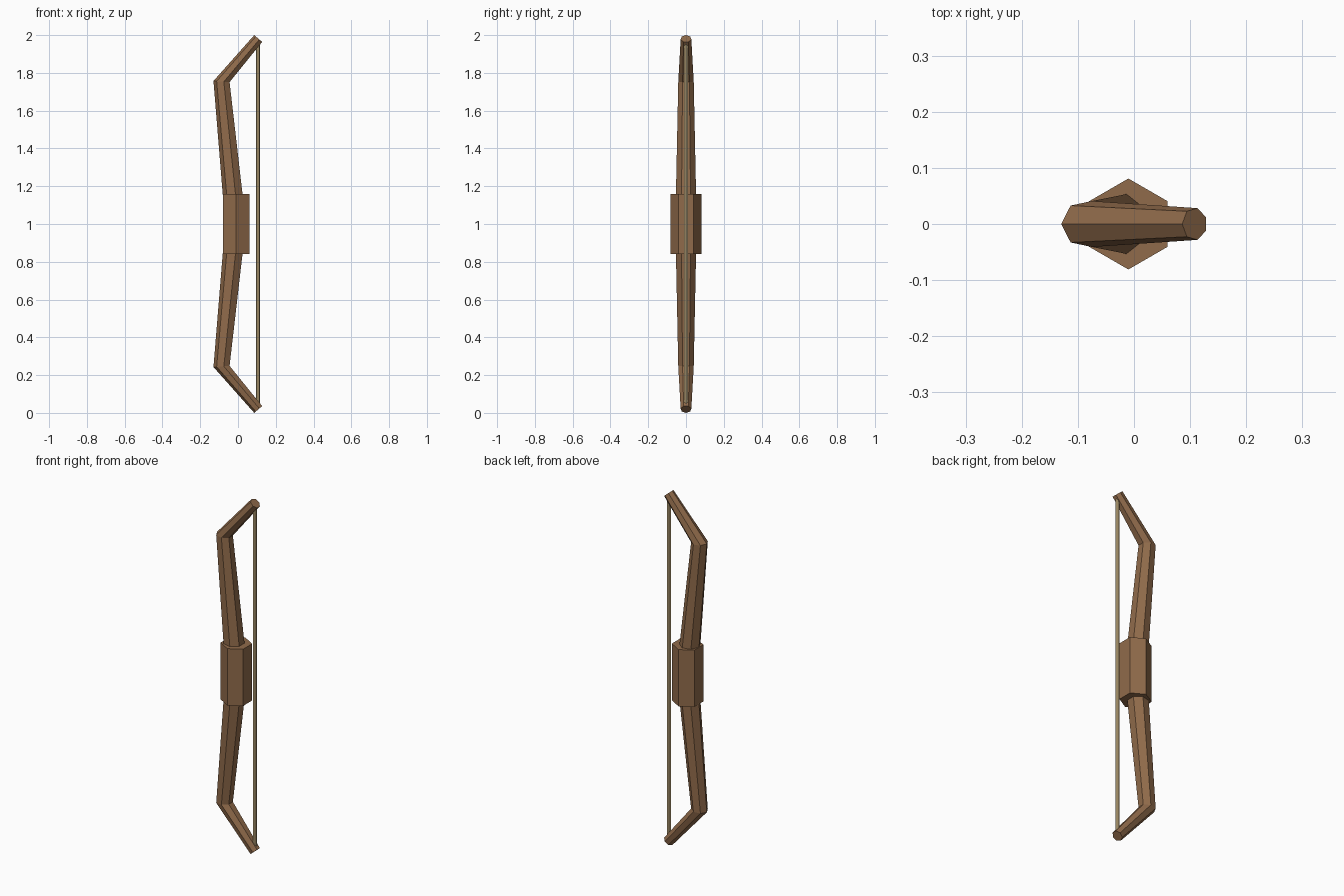
import bpy, bmesh
from math import sin, cos, pi, radians

cube = bpy.data.objects.get("Cube")
if cube:
    bpy.data.objects.remove(cube, do_unlink=True)


def material(name, rgb):
    mat = bpy.data.materials.new(name)
    mat.use_nodes = True
    mat.diffuse_color = (*rgb, 1)
    mat.node_tree.nodes["Principled BSDF"].inputs["Base Color"].default_value = (*rgb, 1)
    return mat


def ring(x, z, radius, sides, tilt=0, turn=0, stretch=1):
    """Polygon round (x, 0, z), first corner towards -x, tilted about y."""
    points = []
    for i in range(sides):
        a = 2 * pi * i / sides + turn
        u = -radius * stretch * cos(a)
        points.append((x + u * cos(tilt), radius * sin(a), z - u * sin(tilt)))
    return points


def loft(name, rings, mat):
    """Join a row of rings with flat faces and close both ends."""
    bm = bmesh.new()
    loops = [[bm.verts.new(p) for p in r] for r in rings]
    n = len(loops[0])
    for low, high in zip(loops, loops[1:]):
        for i in range(n):
            j = (i + 1) % n
            bm.faces.new((low[i], low[j], high[j], high[i]))
    bm.faces.new(loops[0])
    bm.faces.new(loops[-1])
    bmesh.ops.recalc_face_normals(bm, faces=bm.faces[:])
    mesh = bpy.data.meshes.new(name)
    bm.to_mesh(mesh)
    bm.free()
    mesh.materials.append(mat)
    obj = bpy.data.objects.new(name, mesh)
    bpy.context.collection.objects.link(obj)
    return obj


wood = material("brown wood", (0.28, 0.147, 0.07))
cord = material("pale cord", (0.53, 0.40, 0.205))

# Bow stave: seven-sided, thick at the middle, bent at the elbows
middle = ring(-0.01, 1.0, 0.058, 7)
elbow = ring(-0.085, 1.754, 0.042, 7, tilt=radians(4), stretch=1.07)
tip = ring(0.108, 1.981, 0.029, 7, tilt=radians(40.3))
upper = [elbow, tip]
lower = [[(x, y, 2 - z) for x, y, z in r] for r in reversed(upper)]
loft("bow_stave", lower + [middle] + upper, wood)

# Hexagonal grip with corners pointing to the front and back
loft("grip", [ring(-0.01, z, 0.081, 6, turn=pi / 6) for z in (0.84, 1.16)], wood)

# Straight bowstring between the tips
loft("bowstring", [ring(0.106, z, 0.011, 6) for z in (0.03, 1.97)], cord)
